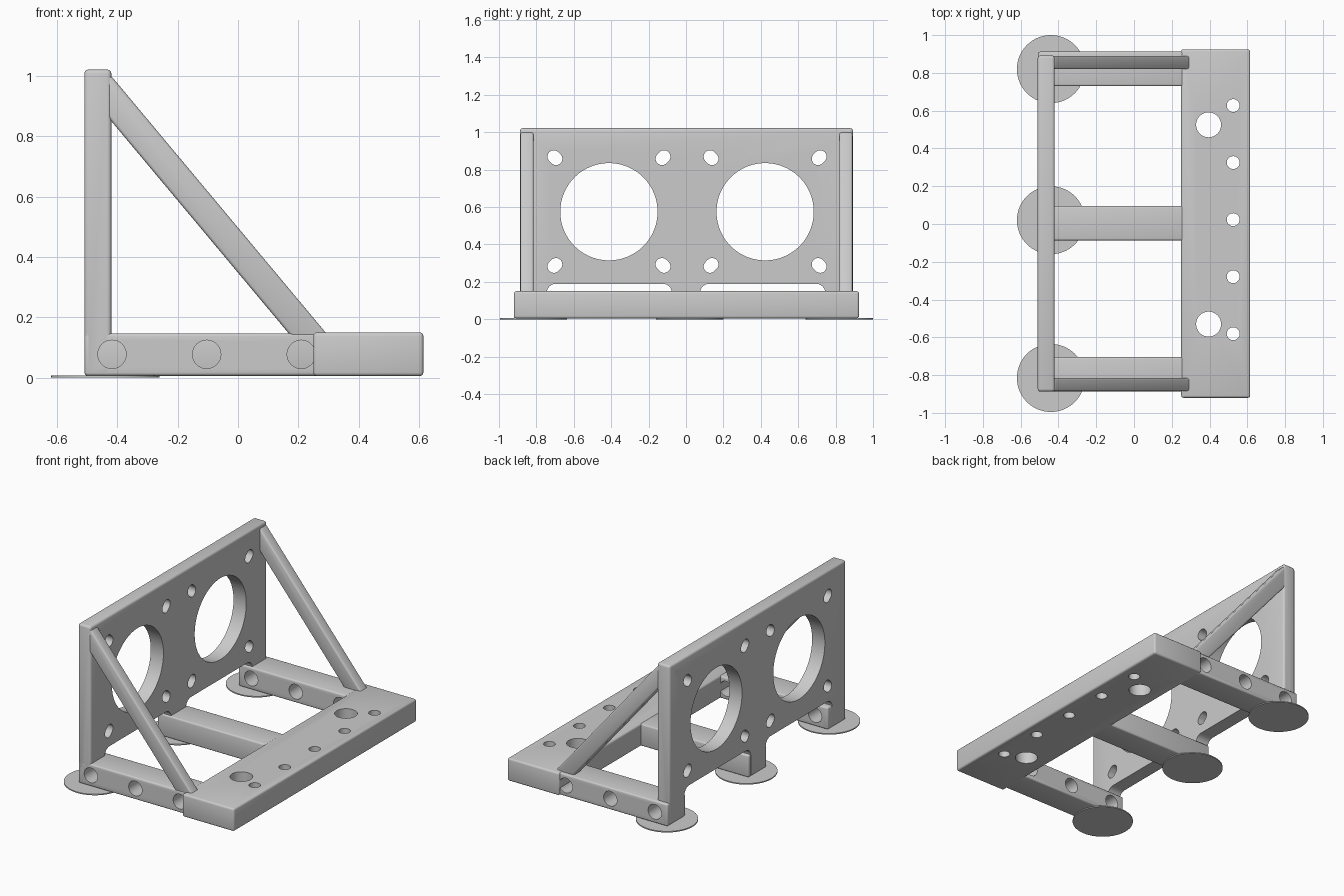
import bpy, bmesh
from math import pi, sin, cos

if "Cube" in bpy.data.objects:
    bpy.data.objects.remove(bpy.data.objects["Cube"], do_unlink=True)

grey = bpy.data.materials.new("plain grey")
grey.use_nodes = True
colour = (0.6, 0.6, 0.6, 1)
grey.diffuse_color = colour
grey.node_tree.nodes["Principled BSDF"].inputs["Base Color"].default_value = colour


def arc(cu, cv, r, start=0, end=2 * pi, steps=48):
    return [(cu + r * cos(start + (end - start) * i / steps),
             cv + r * sin(start + (end - start) * i / steps)) for i in range(steps)]


def rect(u0, u1, v0, v1):
    return [(u0, v0), (u1, v0), (u1, v1), (u0, v1)]


def prism(name, outline, axis, lo, hi, bevel=0, cutters=()):
    """Extrude a 2D outline along an axis, round its edges, then cut holes."""
    place = {"X": lambda u, v, w: (w, u, v),
             "Y": lambda u, v, w: (u, w, v),
             "Z": lambda u, v, w: (u, v, w)}[axis]
    bm = bmesh.new()
    low = [bm.verts.new(place(u, v, lo)) for u, v in outline]
    high = [bm.verts.new(place(u, v, hi)) for u, v in outline]
    bm.faces.new(low)
    bm.faces.new(high)
    n = len(outline)
    for i in range(n):
        j = (i + 1) % n
        bm.faces.new((low[i], low[j], high[j], high[i]))
    bmesh.ops.recalc_face_normals(bm, faces=bm.faces)
    if bevel:
        bmesh.ops.bevel(bm, geom=bm.edges[:], offset=bevel, segments=3,
                        profile=0.5, affect="EDGES")
    mesh = bpy.data.meshes.new(name)
    bm.to_mesh(mesh)
    bm.free()
    mesh.materials.append(grey)
    ob = bpy.data.objects.new(name, mesh)
    bpy.context.collection.objects.link(ob)
    for cutter in cutters:
        mod = ob.modifiers.new("hole", "BOOLEAN")
        mod.operation = "DIFFERENCE"
        mod.solver = "EXACT"
        mod.object = cutter
    if cutters:
        # Bake the cuts so that the cutters can be removed
        graph = bpy.context.evaluated_depsgraph_get()
        ob.data = bpy.data.meshes.new_from_object(ob.evaluated_get(graph))
        ob.modifiers.clear()
    return ob


def finish(ob):
    bpy.ops.object.select_all(action="DESELECT")
    ob.select_set(True)
    bpy.context.view_layer.objects.active = ob
    bpy.ops.object.shade_smooth_by_angle(angle=0.6)


helpers = []


def cutter(outline, axis, lo, hi):
    ob = prism("hole_cutter", outline, axis, lo, hi)
    ob.hide_render = True
    helpers.append(ob)
    return ob


parts = []
BASE, TOP = 0.005, 0.15

# Cross holes through the two outer beams
side_holes = {}
for side, lo, hi in (("right", -1, -0.65), ("left", 0.65, 1)):
    side_holes[side] = [cutter(arc(x, 0.077, 0.047), "Y", lo, hi)
                        for x in (-0.418, -0.104, 0.21)]

# Upright panel: two large openings, slotted screw holes, arches at the foot
wall_cuts = [side_holes["right"][0], side_holes["left"][0]]
for cy in (-0.412, 0.423):
    wall_cuts.append(cutter(arc(cy, 0.575, 0.26, steps=96), "X", -0.6, -0.3))
    for sy in (-1, 1):
        for sz in (-1, 1):
            y, z, d = cy + sy * 0.289, 0.576 + sz * 0.288, 0.008
            turn = pi / 4 if sy == sz else -pi / 4
            du, dv = d * cos(turn), d * sin(turn)
            slot = (arc(y + du, z + dv, 0.034, turn - pi / 2, turn + pi / 2, 16)
                    + [(y + du - 0.034 * sin(turn), z + dv + 0.034 * cos(turn))]
                    + arc(y - du, z - dv, 0.034, turn + pi / 2, turn + 3 * pi / 2, 16)
                    + [(y - du + 0.034 * sin(turn), z - dv - 0.034 * cos(turn))])
            wall_cuts.append(cutter(slot, "X", -0.6, -0.3))
for y0, y1 in ((-0.745, -0.075), (0.075, 0.745)):
    r, z = 0.05, 0.19
    arch = ([(y0, -0.1), (y1, -0.1)] + arc(y1 - r, z - r, r, 0, pi / 2, 10)
            + [(y1 - r, z)] + arc(y0 + r, z - r, r, pi / 2, pi, 10) + [(y0, z - r)])
    wall_cuts.append(cutter(arch, "X", -0.6, -0.3))
parts.append(prism("upright_panel", rect(-0.887, 0.892, BASE, 1.022), "X",
                   -0.51, -0.42, 0.014, wall_cuts))

# Front plate with vertical holes
plate_cuts = [cutter(arc(0.395, y, 0.066), "Z", -0.1, 0.3) for y in (-0.53, 0.525)]
plate_cuts += [cutter(arc(0.525, 0.023 + 0.302 * i, 0.034), "Z", -0.1, 0.3)
               for i in range(-2, 3)]
parts.append(prism("front_plate", rect(0.25, 0.615, -0.92, 0.925), "Z",
                   BASE, TOP, 0.012, plate_cuts))

# Floor beams and round foot pads
for side, y0, y1, pad_y in (("right", -0.887, -0.705, -0.815),
                            ("middle", -0.087, 0.095, 0.02),
                            ("left", 0.73, 0.912, 0.82)):
    parts.append(prism(side + "_beam", rect(-0.508, 0.28, BASE + 0.001, TOP - 0.003),
                       "Y", y0, y1, 0.01, side_holes.get(side, ())))
    parts.append(prism(side + "_foot_pad", arc(-0.44, pad_y, 0.18, steps=64),
                       "Z", 0, 0.007))

# Diagonal struts
strut = [(-0.45, 0.886), (0.182, 0.13), (0.307, 0.13), (-0.42, 1.0), (-0.45, 1.0)]
for side, y0, y1 in (("right", -0.885, -0.815), ("left", 0.82, 0.89)):
    parts.append(prism(side + "_strut", strut, "Y", y0, y1, 0.01))

for ob in helpers:
    bpy.data.objects.remove(ob, do_unlink=True)
for ob in parts:
    finish(ob)
